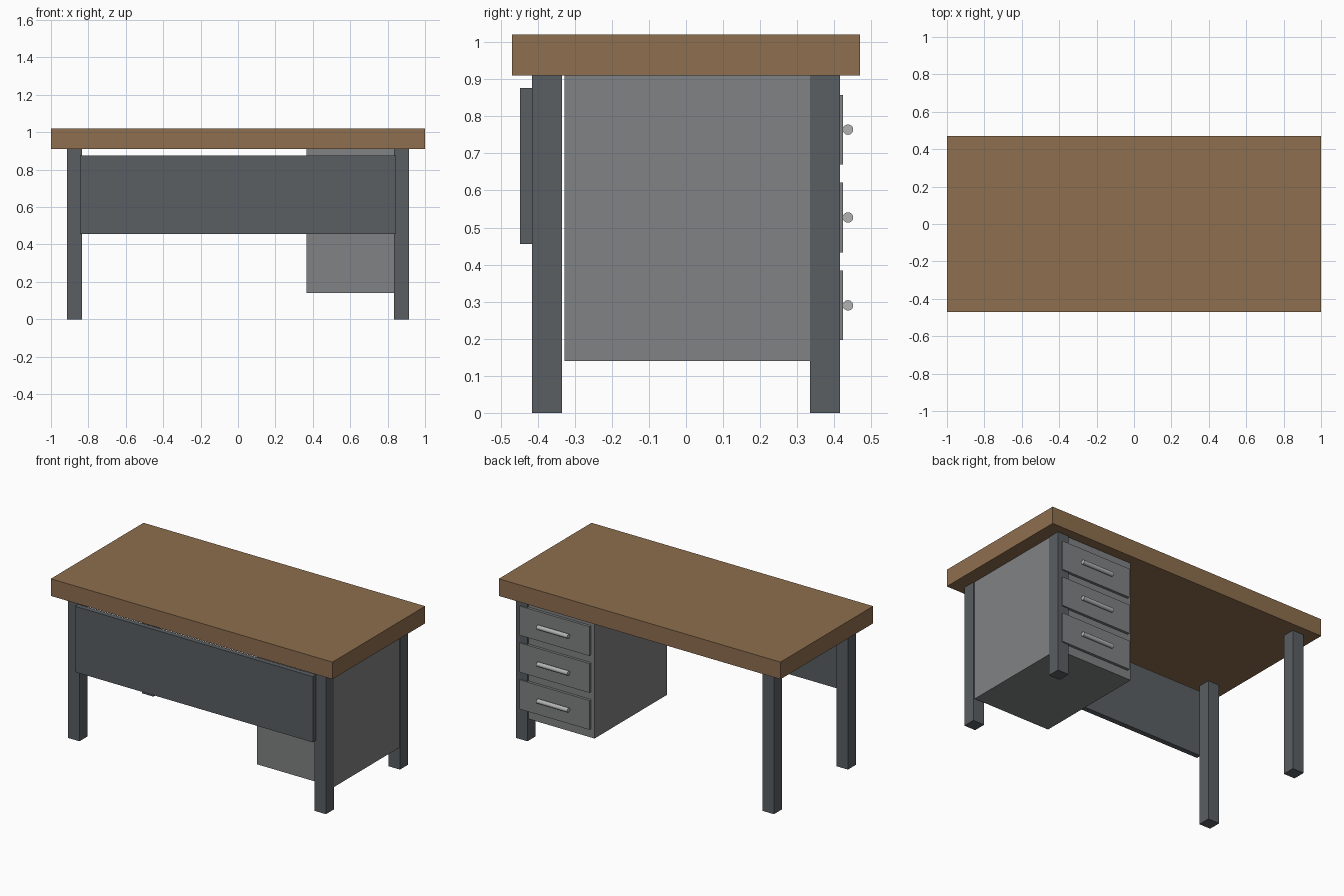
import bpy, math

if "Cube" in bpy.data.objects:
    bpy.data.objects.remove(bpy.data.objects["Cube"])


def material(name, rgb):
    m = bpy.data.materials.new(name)
    m.diffuse_color = (*rgb, 1)
    m.use_nodes = True
    m.node_tree.nodes["Principled BSDF"].inputs["Base Color"].default_value = m.diffuse_color
    return m


wood = material("wood", (0.27, 0.156, 0.077))
dark = material("dark_metal", (0.102, 0.114, 0.122))
grey = material("grey_metal", (0.216, 0.223, 0.228))
light = material("light_metal", (0.45, 0.45, 0.45))


def box(name, x, y, z, mat):
    """Box from (min, max) pairs on each axis."""
    bpy.ops.mesh.primitive_cube_add(
        size=1, location=[(a + b) / 2 for a, b in (x, y, z)])
    o = bpy.context.object
    o.name = name
    o.scale = [b - a for a, b in (x, y, z)]
    bpy.ops.object.transform_apply(location=False, rotation=False, scale=True)
    o.data.materials.append(mat)
    return o


# Desk top
box("desk_top", (-1, 1), (-0.47, 0.47), (0.91, 1.02), wood)

# Four square legs
for sx, side in ((-1, "left"), (1, "right")):
    for sy, end in ((-1, "front"), (1, "back")):
        cx, cy = sx * 0.875, sy * 0.375
        box(f"{end}_{side}_leg", (cx - 0.04, cx + 0.04),
            (cy - 0.04, cy + 0.04), (0, 0.91), dark)

# Front privacy panel
box("privacy_panel", (-0.845, 0.845), (-0.448, -0.415), (0.455, 0.877), dark)

# Drawer cabinet
box("drawer_cabinet", (0.365, 0.911), (-0.328, 0.406), (0.14, 0.91), grey)

# Drawer fronts with bar handles
for i, z in enumerate((0.29, 0.527, 0.764), 1):
    box(f"drawer_front_{i}", (0.389, 0.886), (0.40, 0.423),
        (z - 0.094, z + 0.094), grey)
    bpy.ops.mesh.primitive_cylinder_add(
        vertices=24, radius=0.014, depth=0.22,
        location=(0.638, 0.437, z), rotation=(0, math.pi / 2, 0))
    handle = bpy.context.object
    handle.name = f"drawer_handle_{i}"
    handle.data.materials.append(light)
    bpy.ops.object.shade_smooth_by_angle()
